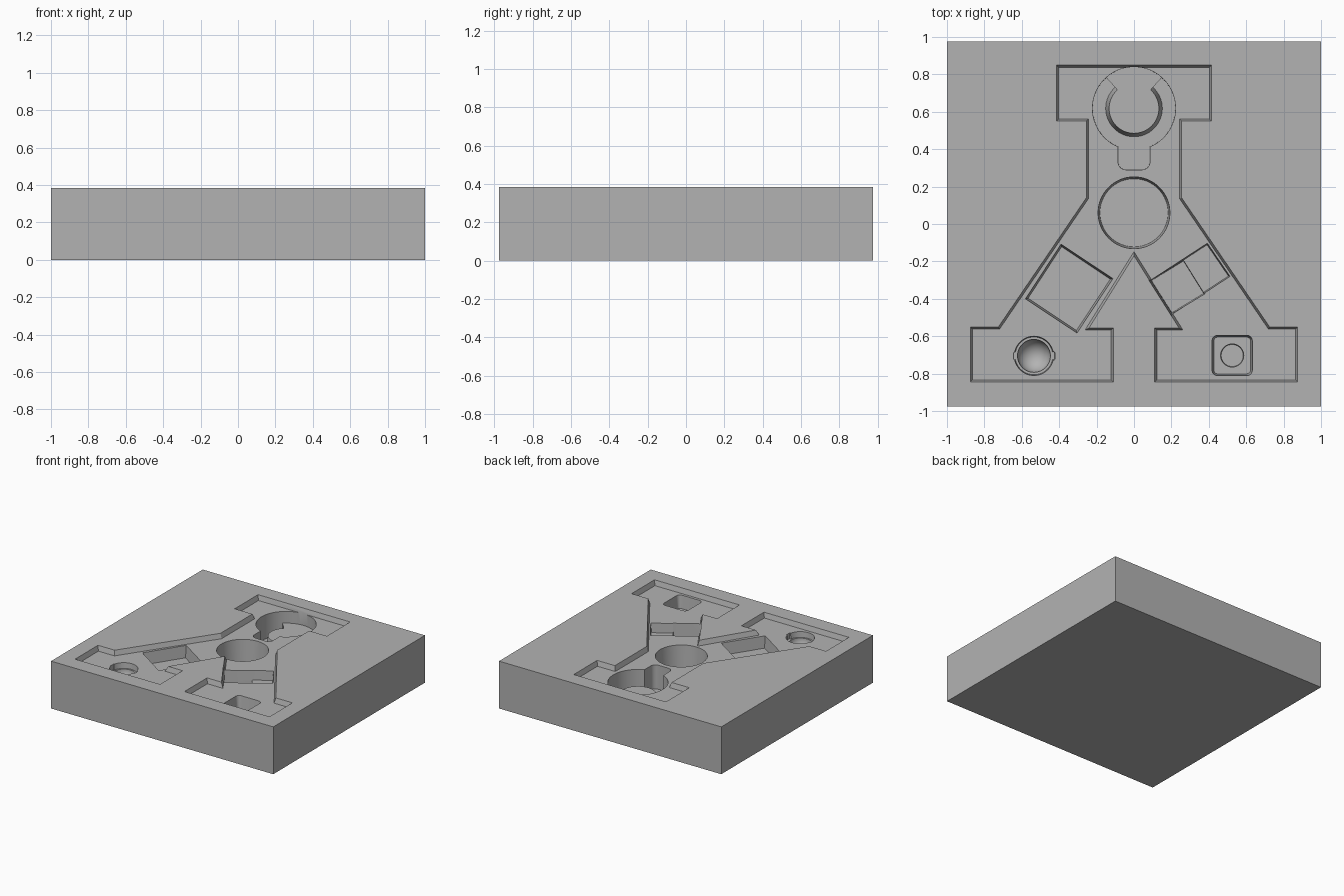
import bpy, bmesh, math
from mathutils import Vector

if "Cube" in bpy.data.objects:
    bpy.data.objects.remove(bpy.data.objects["Cube"])

TOP, FLOOR = 0.385, 0.345      # block top and floor of the shallow recess

grey = bpy.data.materials.new("light grey")
grey.diffuse_color = (0.45, 0.45, 0.45, 1)
grey.use_nodes = True
grey.node_tree.nodes["Principled BSDF"].inputs["Base Color"].default_value = grey.diffuse_color


def inset(pts, d):
    """Move every edge of a counter-clockwise outline inward by d."""
    out, n = [], len(pts)
    for i in range(n):
        a, b, c = (Vector(pts[(i + k) % n]) for k in (-1, 0, 1))
        u, v = (b - a).normalized(), (c - b).normalized()
        n1, n2 = Vector((-u.y, u.x)), Vector((-v.y, v.x))
        out.append(b + (n1 + n2) * d / (1 + n1.dot(n2)))
    return out


def prism(name, low, high, z0, z1):
    bm = bmesh.new()
    lo = [bm.verts.new((p[0], p[1], z0)) for p in low]
    hi = [bm.verts.new((p[0], p[1], z1)) for p in high]
    bm.faces.new(lo[::-1])
    bm.faces.new(hi)
    n = len(lo)
    for i in range(n):
        j = (i + 1) % n
        bm.faces.new((lo[i], lo[j], hi[j], hi[i]))
    mesh = bpy.data.meshes.new(name)
    bm.to_mesh(mesh)
    bm.free()
    ob = bpy.data.objects.new(name, mesh)
    bpy.context.collection.objects.link(ob)
    ob.data.materials.append(grey)
    return ob


def boolean(target, tool, operation='DIFFERENCE'):
    mod = target.modifiers.new(tool.name, 'BOOLEAN')
    mod.operation, mod.solver, mod.object = operation, 'EXACT', tool
    bpy.context.view_layer.objects.active = target
    bpy.ops.object.modifier_apply(modifier=mod.name)
    bpy.data.objects.remove(tool)


def pocket(name, pts, floor, mouth=FLOOR, draft=0.01):
    """Cut a pocket whose walls lean inward by draft from mouth to floor."""
    above = 0.45
    grow = draft * (above - mouth) / (mouth - floor)
    boolean(block, prism(name, inset(pts, draft), inset(pts, -grow), floor, above))


def arc(x, y, r, a0=0, a1=360, n=64, closed=True):
    """Points on an arc; a closed circle leaves out the repeated end."""
    steps = n if closed else n - 1
    return [(x + r * math.cos(math.radians(a0 + (a1 - a0) * i / steps)),
             y + r * math.sin(math.radians(a0 + (a1 - a0) * i / steps))) for i in range(n)]


def rounded(x0, x1, y0, y1, r):
    pts = []
    for x, y, a in ((x1 - r, y1 - r, 0), (x0 + r, y1 - r, 90),
                    (x0 + r, y0 + r, 180), (x1 - r, y0 + r, 270)):
        pts += arc(x, y, r, a, a + 90, 7, False)
    return pts


# Solid block
rect = [(-1, -0.975), (1, -0.975), (1, 0.975), (-1, 0.975)]
block = prism("tray_block", rect, rect, 0, TOP)

# Shallow recess with two splayed legs, mirrored about x = 0
half = [(0.11, -0.555), (0.11, -0.845), (0.875, -0.845), (0.875, -0.55), (0.725, -0.55),
        (0.255, 0.14), (0.255, 0.55), (0.415, 0.55), (0.415, 0.85)]
right = [(0, -0.17), (0.24, -0.555)] + half
outline = right + [(-x, y) for x, y in right[:0:-1]]
pocket("recess", outline, FLOOR, TOP, 0.012)

# Keyhole pocket: round well joined to a rounded slot
CY = 0.618
a = math.degrees(math.asin(0.085 / 0.222))
keyhole = arc(0, CY, 0.222, -90 + a, 270 - a, 72, False)
keyhole += arc(-0.045, 0.33, 0.04, 180, 270, 7, False)
keyhole += arc(0.045, 0.33, 0.04, 270, 360, 7, False)
pocket("keyhole_pocket", keyhole, 0.15, draft=0.001)

# Raised tapered boss in the well, with a wedge bridge to its back wall
boss = prism("boss", arc(0, CY, 0.157), arc(0, CY, 0.133), 0.12, 0.25)
wedge = [(0, CY)] + arc(0, CY, 0.24, 48, 132, 20, False)
boolean(boss, prism("bridge", wedge, wedge, 0.12, 0.25), 'UNION')
boolean(block, boss, 'UNION')

# Central round pocket
pocket("round_pocket", arc(0, 0.06, 0.192), 0.16)

# Tilted pocket in the left leg
pocket("left_leg_pocket", [(-0.58, -0.40), (-0.305, -0.583), (-0.113, -0.292), (-0.39, -0.108)], 0.25)

# Stepped tilted pocket in the right leg: shallow overall, deeper on the inner half
pocket("right_leg_pocket", [(0.085, -0.303), (0.20, -0.485), (0.513, -0.28), (0.392, -0.103)], 0.27, draft=0.006)
pocket("right_leg_deep_half", [(0.091, -0.302), (0.202, -0.477), (0.375, -0.372), (0.265, -0.195)], 0.22, 0.27, 0.002)

# Left foot: round seat with two side notches and a hemispherical bowl
FX, FY = -0.535, -0.705
pocket("round_seat", arc(FX, FY, 0.105, n=48), 0.30, draft=0.004)
pocket("side_notches", rounded(FX - 0.108, FX + 0.112, FY - 0.022, FY + 0.022, 0.006), 0.30, draft=0.002)
bpy.ops.mesh.primitive_uv_sphere_add(segments=48, ring_count=24, radius=0.088, location=(FX, FY, 0.30))
bowl = bpy.context.object
bowl.name = "bowl"
bowl.data.materials.append(grey)
boolean(block, bowl)

# Right foot: rounded square pocket with a small round hole in its floor
SX, SY = 0.525, -0.703
pocket("square_pocket", rounded(SX - 0.108, SX + 0.108, SY - 0.108, SY + 0.108, 0.03), 0.24)
pocket("small_hole", arc(SX, SY, 0.062, n=40), 0.21, 0.24, 0.003)

# Smooth the curved walls, keep the edges crisp
bpy.ops.object.select_all(action='DESELECT')
block.select_set(True)
bpy.context.view_layer.objects.active = block
bpy.ops.object.shade_smooth_by_angle(angle=math.radians(25))
